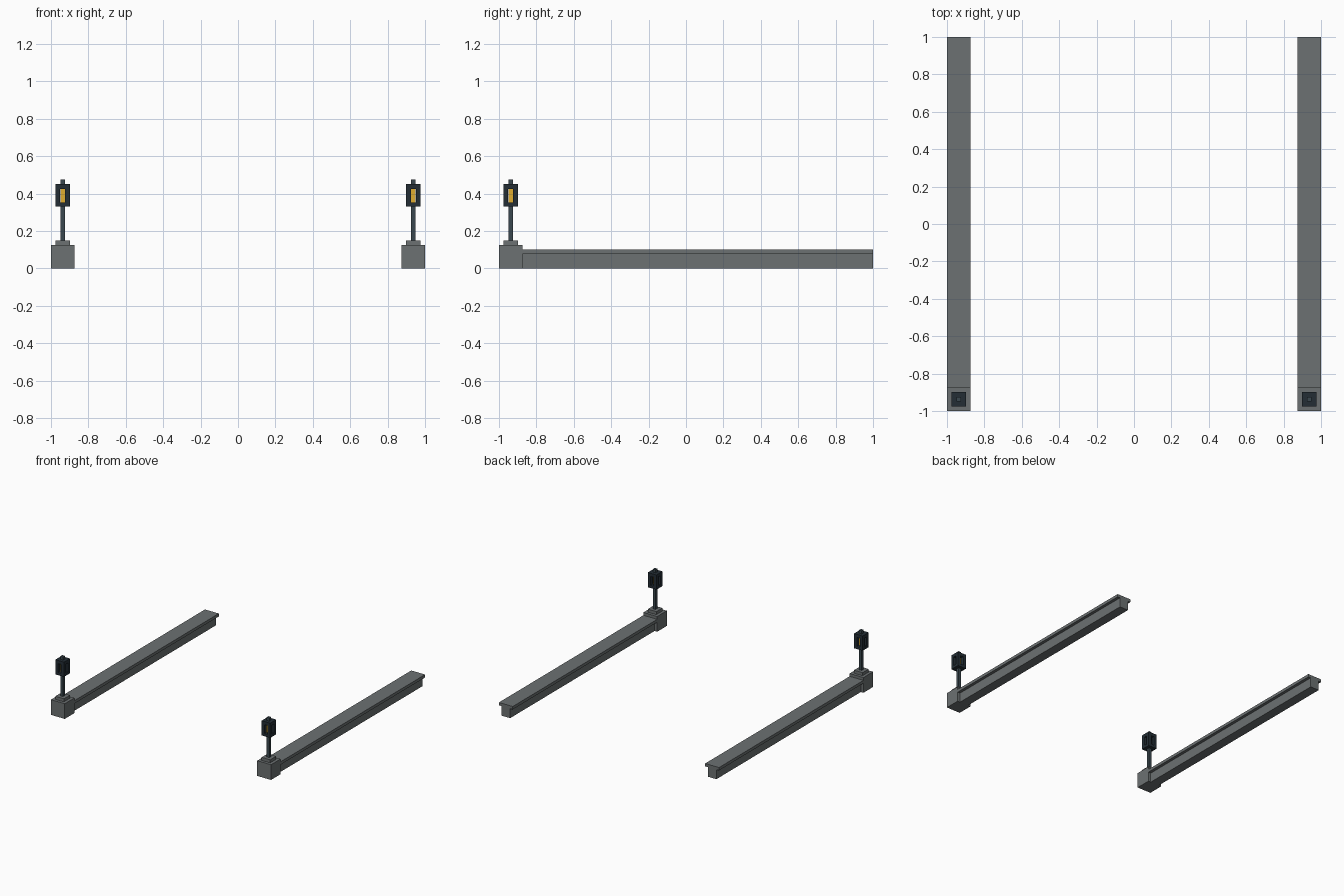
import bpy, bmesh

if "Cube" in bpy.data.objects:
    bpy.data.objects.remove(bpy.data.objects["Cube"])


def material(name, rgb):
    m = bpy.data.materials.new(name)
    m.diffuse_color = (*rgb, 1)
    m.use_nodes = True
    m.node_tree.nodes["Principled BSDF"].inputs["Base Color"].default_value = m.diffuse_color
    return m


STONE = material("grey stone", (0.15, 0.165, 0.168))
METAL = material("dark steel", (0.042, 0.064, 0.078))
IRON = material("black iron", (0.017, 0.027, 0.036))
GLOW = material("amber glow", (0.75, 0.42, 0.03))


def boxes(name, mat, *specs):
    """One object from boxes given as (x0, x1, y0, y1, z0, z1)."""
    bm = bmesh.new()
    for x0, x1, y0, y1, z0, z1 in specs:
        verts = bmesh.ops.create_cube(bm, size=1)["verts"]
        for v in verts:
            v.co = (x1 if v.co.x > 0 else x0,
                    y1 if v.co.y > 0 else y0,
                    z1 if v.co.z > 0 else z0)
    mesh = bpy.data.meshes.new(name)
    bm.to_mesh(mesh)
    bm.free()
    mesh.materials.append(mat)
    ob = bpy.data.objects.new(name, mesh)
    bpy.context.collection.objects.link(ob)
    return ob


def square(cx, cy, half, z0, z1):
    return (cx - half, cx + half, cy - half, cy + half, z0, z1)


W = 0.125               # post and kerb width
CY = -1 + W / 2         # lamp position along y
for side, cx in (("left", -1 + W / 2), ("right", 1 - W / 2)):
    # Low wall with overhanging coping
    boxes(side + "_wall", STONE, (cx - 0.039, cx + 0.039, -1 + W, 1, 0, 0.078))
    boxes(side + "_coping", STONE, (cx - W / 2, cx + W / 2, -1 + W, 1, 0.078, 0.102))
    # Corner post and plinth
    boxes(side + "_post", STONE, square(cx, CY, W / 2, 0, W))
    boxes(side + "_plinth", STONE, square(cx, CY, 0.039, W, 0.15))
    # Lamp pole
    boxes(side + "_pole", METAL, square(cx, CY, 0.012, 0.15, 0.33))
    # Lantern: top and bottom plates, four corner bars, glowing core, finial
    boxes(side + "_lantern_plates", IRON,
          square(cx, CY, 0.039, 0.33, 0.352), square(cx, CY, 0.039, 0.425, 0.451))
    boxes(side + "_lantern_bars", IRON,
          *[square(cx + sx * 0.026, CY + sy * 0.026, 0.013, 0.352, 0.425)
            for sx in (-1, 1) for sy in (-1, 1)])
    boxes(side + "_lantern_core", GLOW, square(cx, CY, 0.012, 0.352, 0.425))
    boxes(side + "_finial", METAL, square(cx, CY, 0.012, 0.451, 0.476))
